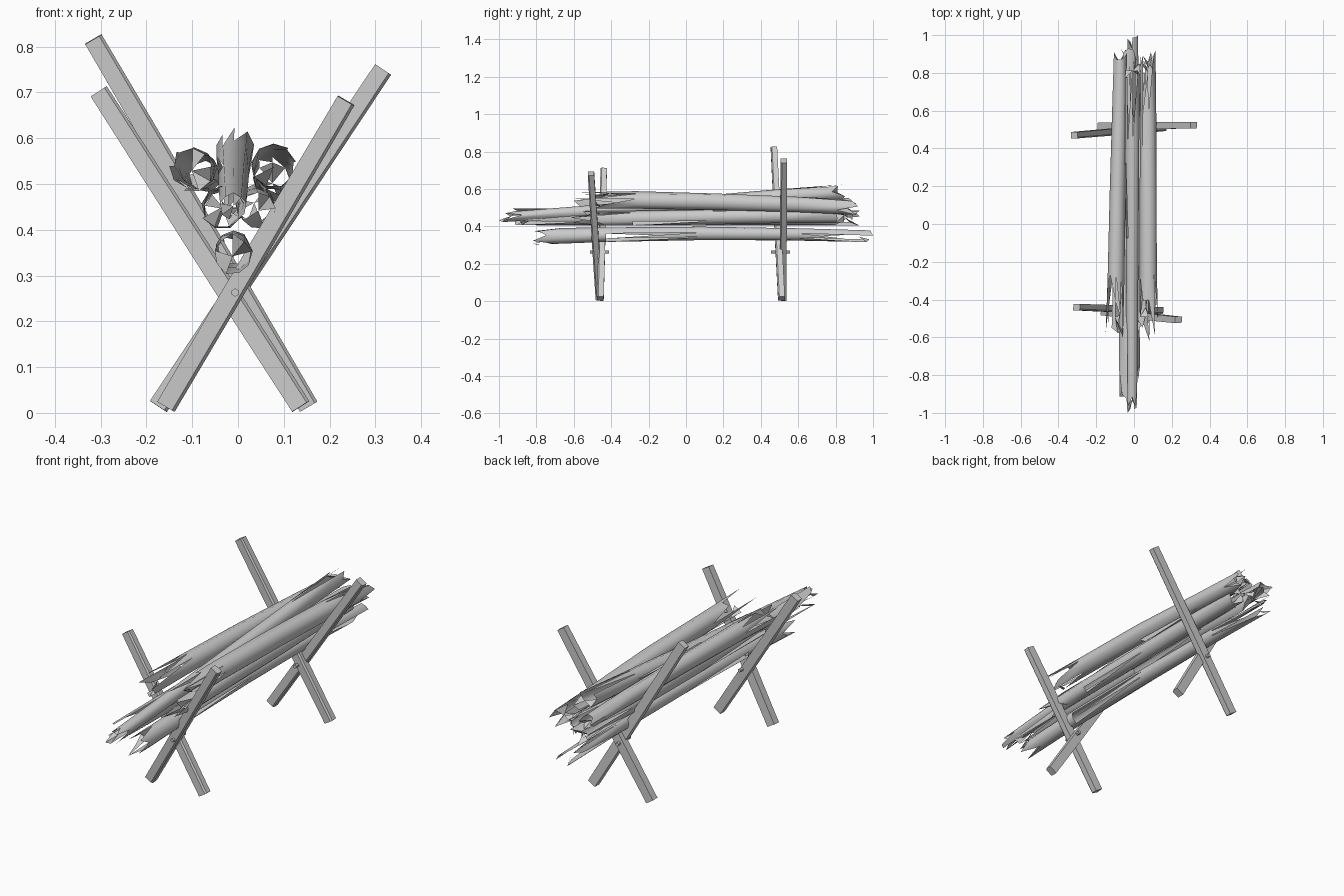
import bpy, bmesh, math, random
from mathutils import Vector

if "Cube" in bpy.data.objects:
    bpy.data.objects.remove(bpy.data.objects["Cube"])

random.seed(7)


def finish(name, bm):
    me = bpy.data.meshes.new(name)
    bm.to_mesh(me)
    bm.free()
    ob = bpy.data.objects.new(name, me)
    bpy.context.collection.objects.link(ob)
    return ob


def beam(name, bottom, top, w=0.044, d=0.036):
    """Square timber with chipped edges, running between two end centres."""
    a, b = Vector(bottom), Vector(top)
    axis = (b - a).normalized()
    side = Vector((0, 1, 0)).cross(axis).normalized()
    deep = axis.cross(side)
    bm = bmesh.new()
    rings = []
    for p, s in ((a, 1.0), (a.lerp(b, 0.35), 1.04), (b, 0.95)):
        c = w * 0.5 * s
        e = d * 0.5 * s
        prof = [(-c, -e), (c * 0.7, -e), (c, -e * 0.6), (c, e), (-c, e)]
        rings.append([bm.verts.new(p + side * u + deep * v) for u, v in prof])
    for r0, r1 in zip(rings, rings[1:]):
        for i in range(5):
            j = (i + 1) % 5
            bm.faces.new((r0[i], r0[j], r1[j], r1[i]))
    bm.faces.new(rings[0][::-1])
    bm.faces.new(rings[-1])
    bmesh.ops.recalc_face_normals(bm, faces=bm.faces[:])
    return finish(name, bm)


def log(name, start, end, r0, r1, bow=0.0, jag=0.14, sides=9):
    """Hollow, splintered log: staggered strip ends, missing slivers, broken caps."""
    a, b = Vector(start), Vector(end)
    n = sides
    first = [random.uniform(0.0, jag) for _ in range(n)]
    last = [1 - random.uniform(0.0, jag * 0.6) for _ in range(n)]
    first[random.randrange(n)] = 0.0
    last[random.randrange(n)] = 1.0
    ts = [first, [0.22] * n, [0.5] * n, [0.78] * n, last]
    bm = bmesh.new()
    rings = []
    for row in ts:
        ring = []
        for i, t in enumerate(row):
            ang = 2 * math.pi * (i + 0.25) / n
            r = (r0 + (r1 - r0) * t) * random.uniform(0.92, 1.05)
            p = a.lerp(b, t)
            p.z += bow * 4 * t * (1 - t)
            ring.append(bm.verts.new(p + Vector((math.cos(ang) * r, 0, math.sin(ang) * r))))
        rings.append(ring)
    # bark strips, some reduced to pointed splinters
    for k in range(4):
        for i in range(n):
            j = (i + 1) % n
            lo, hi = rings[k], rings[k + 1]
            broken = random.random() < (0.4 if k in (0, 3) else 0.12)
            if not broken:
                bm.faces.new((lo[i], lo[j], hi[j], hi[i]))
            elif k == 3:
                bm.faces.new((lo[i], lo[j], hi[i]))
            else:
                bm.faces.new((lo[i], hi[j], hi[i]))
    # broken end caps
    for ring, t in ((rings[0], jag * 0.5), (rings[-1], 1 - jag * 0.3)):
        c = bm.verts.new(a.lerp(b, t))
        for i in range(n):
            if random.random() < 0.3:
                bm.faces.new((ring[i], ring[(i + 1) % n], c))
    loose = [v for v in bm.verts if not v.link_faces]
    bmesh.ops.delete(bm, geom=loose, context='VERTS')
    bmesh.ops.recalc_face_normals(bm, faces=bm.faces[:])
    ob = finish(name, bm)
    bpy.context.view_layer.objects.active = ob
    ob.select_set(True)
    bpy.ops.object.shade_smooth_by_angle(angle=math.radians(50))
    ob.select_set(False)
    return ob


# crossed timber supports
beam("back_beam_left", (0.154, 0.51, 0.014), (-0.316, 0.47, 0.816))
beam("back_beam_right", (-0.174, 0.518, 0.014), (0.317, 0.523, 0.75))
beam("front_beam_left", (0.137, -0.458, 0.014), (-0.304, -0.44, 0.702))
beam("front_beam_right", (-0.157, -0.465, 0.014), (0.236, -0.508, 0.682))

# pins through the crossings
for name, y in (("front_pin", -0.462), ("back_pin", 0.505)):
    bpy.ops.mesh.primitive_cylinder_add(vertices=6, radius=0.009, depth=0.1,
                                        location=(-0.006, y, 0.263),
                                        rotation=(math.pi / 2, 0, 0))
    bpy.context.object.name = name

# stacked logs
log("bottom_log", (-0.012, -0.83, 0.342), (-0.008, 1.0, 0.345), 0.043, 0.032, bow=0.018)
log("middle_left_log", (-0.035, -0.93, 0.45), (-0.03, 0.93, 0.445), 0.047, 0.042)
log("middle_right_log", (0.045, -0.62, 0.44), (0.035, 0.91, 0.46), 0.04, 0.042)
log("top_left_log", (-0.103, -0.6, 0.53), (-0.07, 0.91, 0.515), 0.049, 0.035, bow=0.008)
log("top_right_log", (0.078, -0.6, 0.54), (0.075, 0.92, 0.50), 0.05, 0.042, bow=0.012)
log("top_centre_log", (-0.01, -1.0, 0.447), (-0.008, 0.85, 0.583), 0.028, 0.043, jag=0.07)
